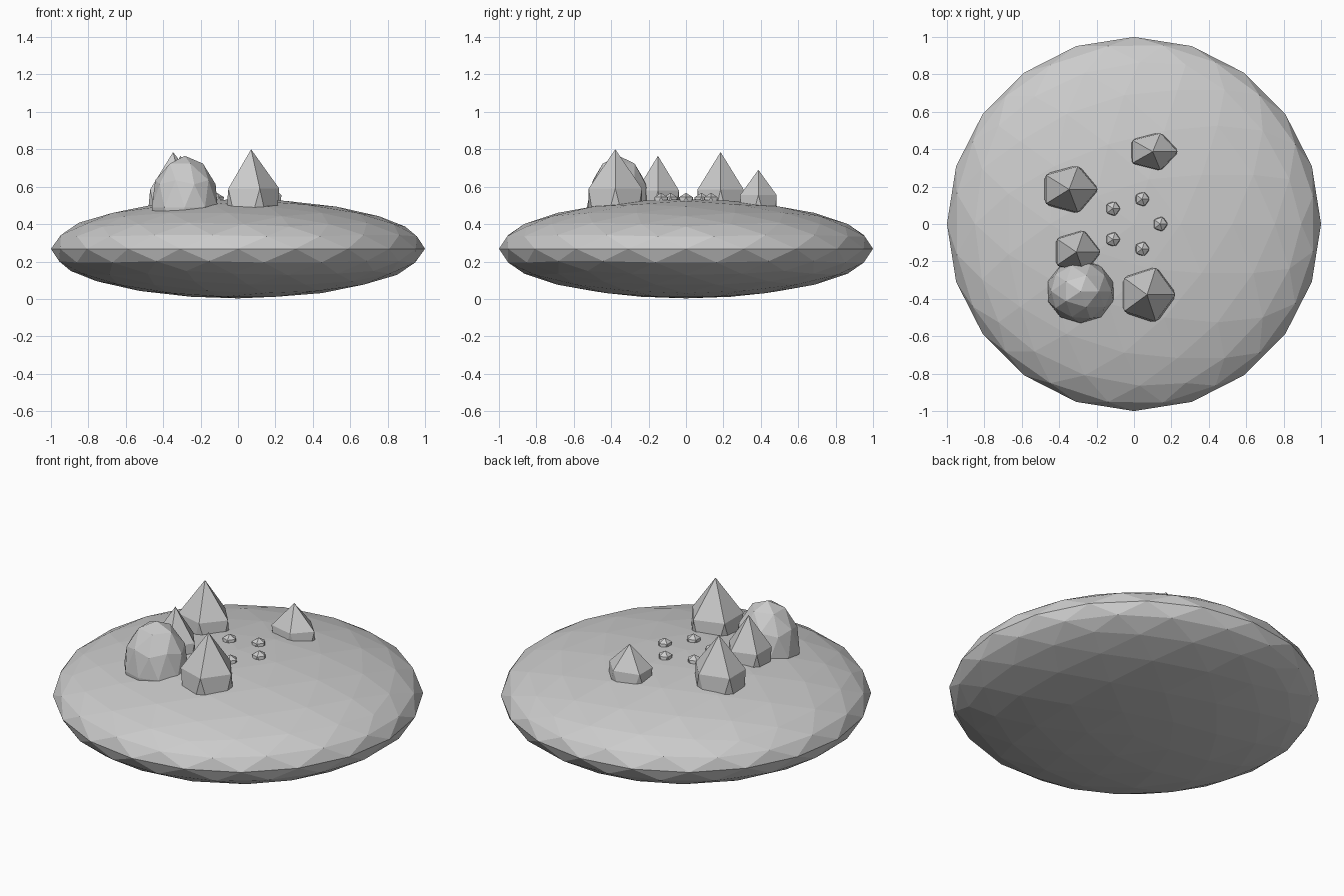
import bpy, math

if "Cube" in bpy.data.objects:
    bpy.data.objects.remove(bpy.data.objects["Cube"])

grey = bpy.data.materials.new("stone grey")
grey.diffuse_color = (0.6, 0.6, 0.6, 1)
grey.use_nodes = True
grey.node_tree.nodes["Principled BSDF"].inputs["Base Color"].default_value = grey.diffuse_color


def rock(name, subdivisions, location, radii):
    """Flat-shaded stretched icosphere."""
    bpy.ops.mesh.primitive_ico_sphere_add(subdivisions=subdivisions, radius=1, location=location)
    ob = bpy.context.object
    ob.name = name
    ob.scale = radii
    bpy.ops.object.transform_apply(location=False, rotation=False, scale=True)
    ob.data.materials.append(grey)
    return ob


# flattened main body
rock("disc_body", 3, (0, 0, 0.268), (1, 1, 0.265))

# rounded boulder
rock("boulder", 2, (-0.285, -0.36, 0.49), (0.185, 0.17, 0.275))

# large pointed crystals: x, y, apex height, shoulder height, x radius, y radius
crystals = [
    (0.07, -0.378, 0.80, 0.59, 0.168, 0.168),
    (-0.347, 0.185, 0.785, 0.585, 0.17, 0.145),
    (0.10, 0.387, 0.69, 0.555, 0.148, 0.115),
    (-0.308, -0.15, 0.765, 0.58, 0.142, 0.132),
]
for i, (x, y, apex, shoulder, rx, ry) in enumerate(crystals):
    h = (apex - shoulder) / (1 - 1 / math.sqrt(5))
    rock(f"crystal_{i + 1}", 1, (x, y, apex - h), (rx, ry, h))

# ring of small crystals in the middle
for i in range(5):
    a = math.tau * i / 5
    rock(f"small_crystal_{i + 1}", 1, (0.14 * math.cos(a), 0.14 * math.sin(a), 0.525), (0.043, 0.043, 0.042))
